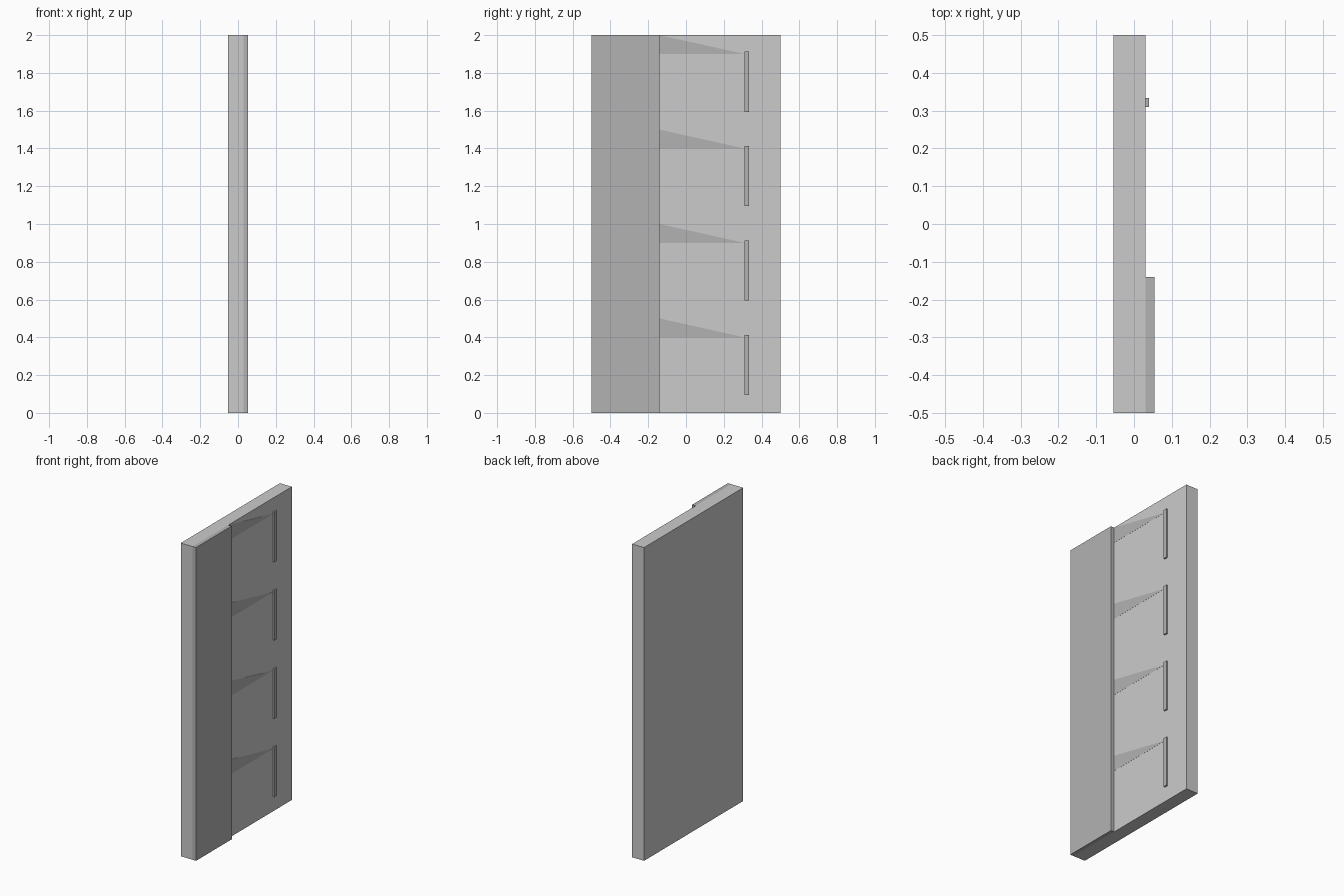
import bpy, bmesh

if "Cube" in bpy.data.objects:
    bpy.data.objects.remove(bpy.data.objects["Cube"])

dark = bpy.data.materials.new("dark_grey")
dark.diffuse_color = (0.45, 0.45, 0.45, 1)
dark.use_nodes = True
dark.node_tree.nodes["Principled BSDF"].inputs["Base Color"].default_value = dark.diffuse_color


def prism(name, profile, x0, x1, mat=None):
    """Extrude a (y, z) outline from x0 to x1."""
    bm = bmesh.new()
    face = bm.faces.new([bm.verts.new((x0, y, z)) for y, z in profile])
    ext = bmesh.ops.extrude_face_region(bm, geom=[face])
    verts = [g for g in ext["geom"] if isinstance(g, bmesh.types.BMVert)]
    bmesh.ops.translate(bm, verts=verts, vec=(x1 - x0, 0, 0))
    bmesh.ops.recalc_face_normals(bm, faces=bm.faces)
    me = bpy.data.meshes.new(name)
    bm.to_mesh(me)
    bm.free()
    if mat:
        me.materials.append(mat)
    ob = bpy.data.objects.new(name, me)
    bpy.context.collection.objects.link(ob)
    return ob


def rect(y0, y1, z0, z1):
    return [(y0, z0), (y1, z0), (y1, z1), (y0, z1)]


FACE = 0.03  # x of the panel's front surface

# Main slab and the raised strip down one side
prism("panel", rect(-0.5, 0.5, 0, 2), -0.054, FACE)
prism("raised_strip", rect(-0.5, -0.14, 0, 2), FACE, 0.054, dark)

# Four repeats of a slim handle bar and a flush tapering dark inlay
for i in range(4):
    z = 0.5 * i
    prism("handle_bar", rect(0.31, 0.334, z + 0.094, z + 0.412), FACE, 0.04, dark)
    prism("tapered_inlay", [(-0.14, z + 0.4), (0.31, z + 0.4), (-0.14, z + 0.5)],
          FACE - 0.005, FACE + 0.0006, dark)
